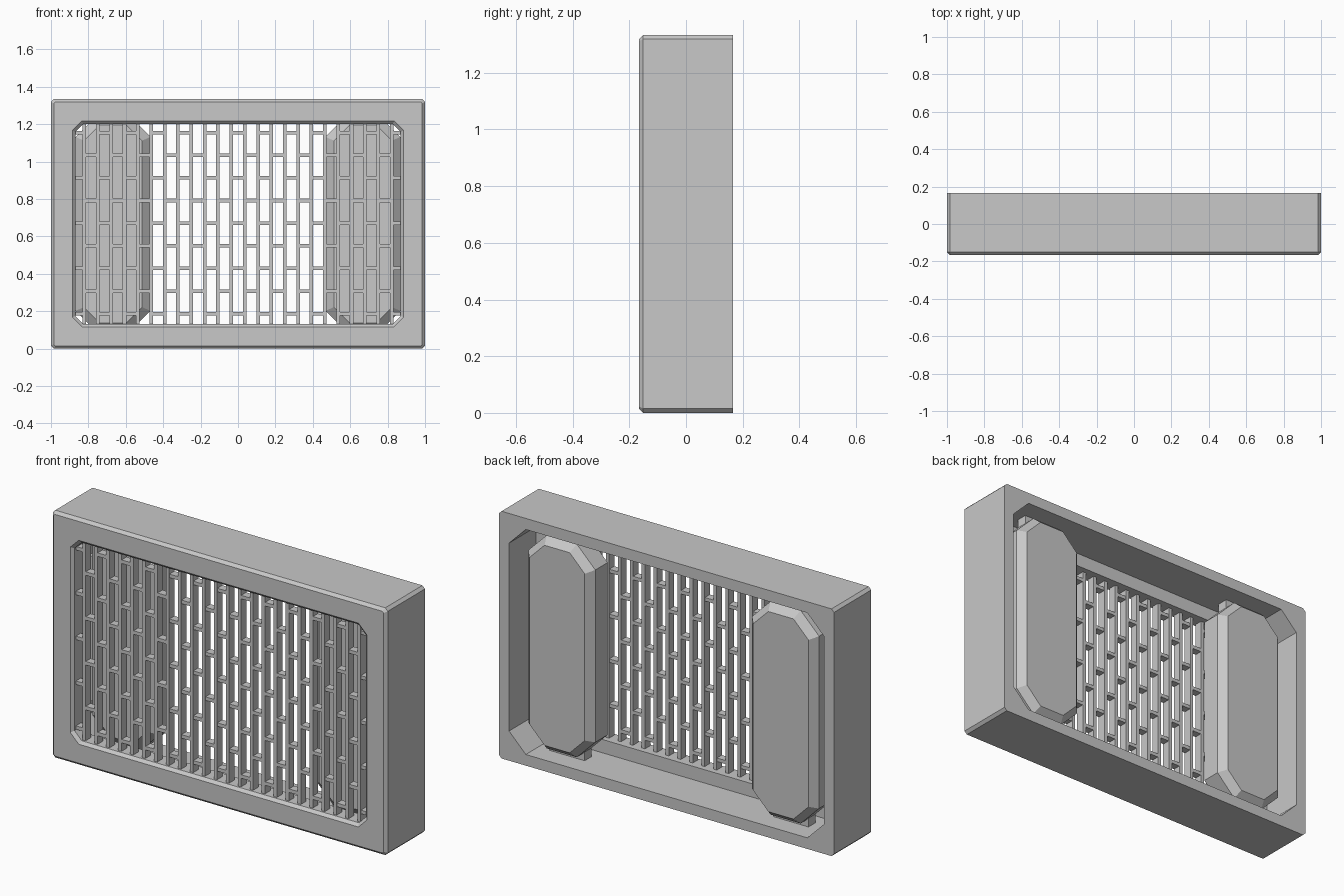
import bpy, bmesh
from mathutils import Matrix

if "Cube" in bpy.data.objects:
    bpy.data.objects.remove(bpy.data.objects["Cube"], do_unlink=True)

grey = bpy.data.materials.new("plain_grey")
grey.use_nodes = True
colour = (0.58, 0.58, 0.58, 1)
grey.diffuse_color = colour
grey.node_tree.nodes["Principled BSDF"].inputs["Base Color"].default_value = colour

MID = 0.667  # height of the horizontal centre line


def finish(name, bm):
    bmesh.ops.recalc_face_normals(bm, faces=bm.faces)
    mesh = bpy.data.meshes.new(name)
    bm.to_mesh(mesh)
    bm.free()
    mesh.materials.append(grey)
    obj = bpy.data.objects.new(name, mesh)
    bpy.context.collection.objects.link(obj)
    return obj


def octagon(bm, cx, y, hx, hz, c):
    """Rectangle in the xz plane with its corners cut by c."""
    quarter = [(hx, hz - c), (hx - c, hz)]
    pts = quarter + [(-x, z) for x, z in reversed(quarter)]
    pts += [(-x, -z) for x, z in pts]
    return [bm.verts.new((cx + x, y, MID + z)) for x, z in pts]


def loft(bm, rings, closed):
    pairs = list(zip(rings, rings[1:]))
    if closed:
        pairs.append((rings[-1], rings[0]))
    else:
        bm.faces.new(rings[0])
        bm.faces.new(rings[-1])
    for a, b in pairs:
        for i in range(len(a)):
            j = (i + 1) % len(a)
            bm.faces.new((a[i], a[j], b[j], b[i]))


def add_box(bm, x, y, z, sx, sy, sz):
    bmesh.ops.create_cube(bm, size=1, matrix=Matrix.Translation((x, y, z))
                          @ Matrix.Diagonal((sx, sy, sz, 1)))


# Frame: deep shell with a bevelled front, an inner flange and an open back
BACK, FRONT, FLANGE = 0.166, -0.166, -0.065
bm = bmesh.new()
sections = [
    (BACK, 1.0, MID, 0.015),
    (FRONT + 0.015, 1.0, MID, 0.015),
    (FRONT, 0.985, MID - 0.015, 0.008),
    (FRONT, 0.885, 0.55, 0.05),
    (FRONT + 0.015, 0.87, 0.535, 0.043),
    (FLANGE, 0.87, 0.535, 0.043),
    (FLANGE, 0.94, 0.607, 0.1),
    (BACK, 0.94, 0.607, 0.1),
]
loft(bm, [octagon(bm, 0, *s) for s in sections], True)
finish("frame", bm)

# Grille: upright bars joined by staggered rungs
PITCH, BAR, STEP = 0.0714, 0.019, 0.242
GRILLE_Y, DEPTH = -0.118, 0.046
bm = bmesh.new()
for k in range(-12, 12):
    add_box(bm, (k + 0.5) * PITCH, GRILLE_Y, MID, BAR, DEPTH, 1.09)
finish("grille_bars", bm)

bm = bmesh.new()
for k in range(-12, 13):
    heights = range(-2, 3) if k % 2 == 0 else [-1.5, -0.5, 0.5, 1.5]
    for h in heights:
        add_box(bm, k * PITCH, GRILLE_Y, MID + 0.004 + h * STEP,
                PITCH - BAR + 0.004, DEPTH - 0.004, 0.019)
finish("grille_rungs", bm)

# Pods: bevelled eight-sided blocks behind the grille, with mounting tabs
for side, word in ((1, "left"), (-1, "right")):
    cx = side * 0.668
    bm = bmesh.new()
    sections = [
        (-0.04, 0.155, 0.53, 0.085),
        (0.0, 0.2, 0.575, 0.11),
        (0.105, 0.2, 0.575, 0.11),
        (0.145, 0.165, 0.54, 0.09),
    ]
    loft(bm, [octagon(bm, cx, *s) for s in sections], False)
    finish(word + "_pod", bm)

    bm = bmesh.new()
    add_box(bm, cx, 0.03, MID, 0.21, 0.06, 1.22)
    add_box(bm, cx + side * 0.12, 0.03, MID, 0.21, 0.06, 0.78)
    finish(word + "_pod_tabs", bm)
